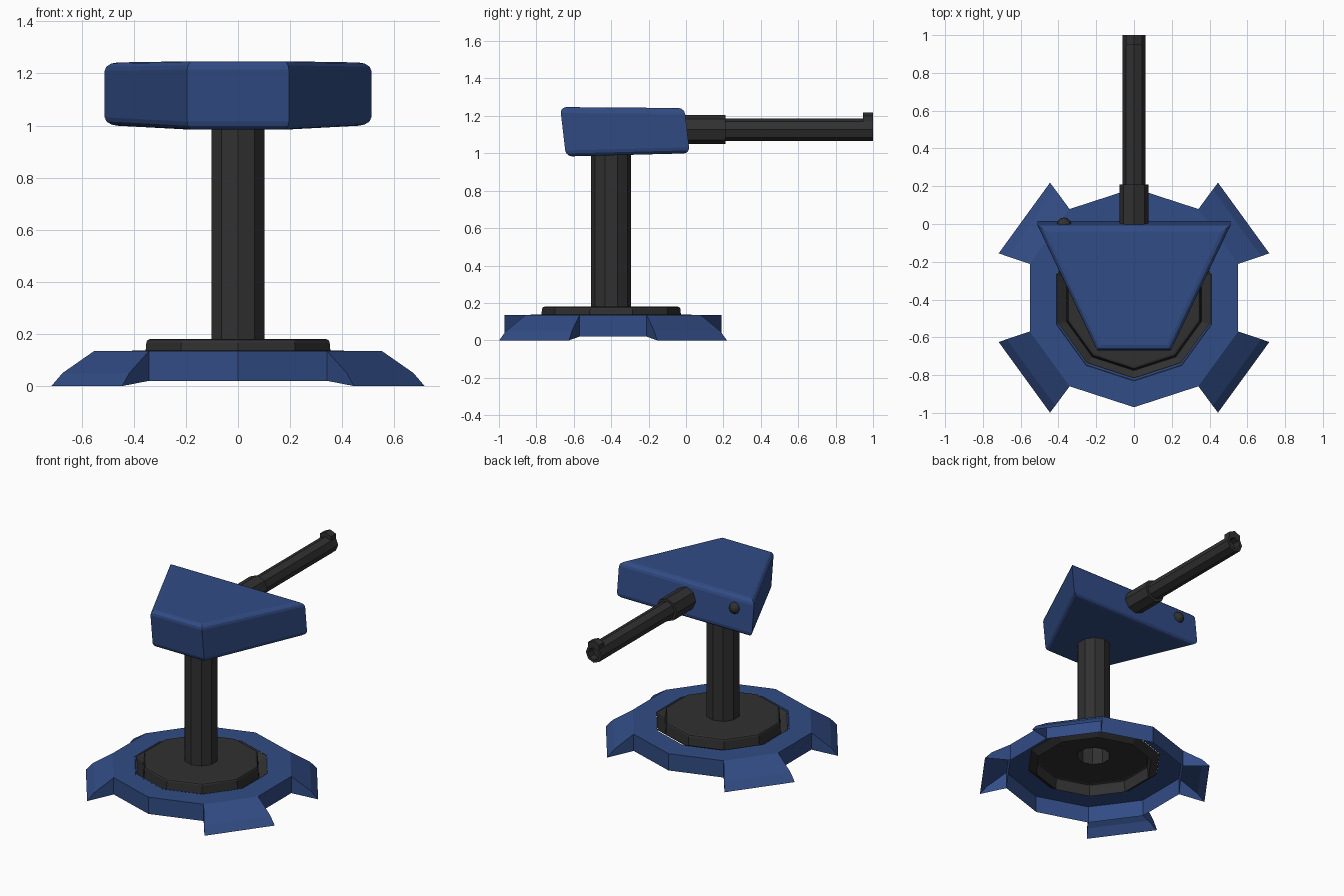
import bpy, bmesh
from math import pi, cos, sin, radians
from mathutils import Matrix, Vector

if "Cube" in bpy.data.objects:
    bpy.data.objects.remove(bpy.data.objects["Cube"])


def material(name, rgb):
    m = bpy.data.materials.new(name)
    m.diffuse_color = (*rgb, 1)
    m.use_nodes = True
    m.node_tree.nodes["Principled BSDF"].inputs["Base Color"].default_value = m.diffuse_color
    return m


BLUE = material("blue_paint", (0.031, 0.072, 0.235))
DARK = material("dark_metal", (0.03, 0.03, 0.03))


def finish(name, bm, mat):
    bmesh.ops.remove_doubles(bm, verts=bm.verts, dist=1e-5)
    me = bpy.data.meshes.new(name)
    bm.to_mesh(me)
    bm.free()
    me.materials.append(mat)
    ob = bpy.data.objects.new(name, me)
    bpy.context.collection.objects.link(ob)
    return ob


def lathe(name, profile, sides, matrix, mat, start=pi / 2):
    """Revolve (radius, height) points into a flat-sided open shell."""
    bm = bmesh.new()
    rings = [[bm.verts.new(matrix @ Vector((r * cos(start + 2 * pi * i / sides),
                                            r * sin(start + 2 * pi * i / sides), z)))
              for i in range(sides)] for r, z in profile]
    for a, b in zip(rings, rings[1:]):
        for i in range(sides):
            j = (i + 1) % sides
            bm.faces.new((a[i], a[j], b[j], b[i]))
    return finish(name, bm, mat)


# Base: open-bottomed ten-sided ring
base_at = Matrix.Translation((0, -0.39, 0))
lathe("base_ring", [(0.58, 0.02), (0.58, 0.135), (0.425, 0.135)], 10, base_at, BLUE)

# Four flared feet, one on each diagonal side of the ring
foot_profile = [(0.5516, 0.179, 0.135), (0.674, 0.218, 0.05), (0.7176, 0.231, 0)]
for label, deg in (("back_right", 36), ("back_left", 144),
                   ("front_left", 216), ("front_right", 324)):
    bm = bmesh.new()
    m = base_at @ Matrix.Rotation(radians(deg), 4, 'Z')
    rows = [[bm.verts.new(m @ Vector((r, s * w, z))) for s in (-1, 1)]
            for r, w, z in foot_profile]
    low = [bm.verts.new(m @ Vector((0.5516, s * 0.179, 0.02))) for s in (-1, 1)]
    for a, b in zip(rows, rows[1:]):
        bm.faces.new((a[0], b[0], b[1], a[1]))
    bm.faces.new((low[0], rows[2][0], rows[1][0], rows[0][0]))
    bm.faces.new((low[1], rows[0][1], rows[1][1], rows[2][1]))
    finish(label + "_foot", bm, BLUE)

# Turntable disc with sunken rim, and the column
pivot_at = Matrix.Translation((0, -0.40, 0))
lathe("turntable", [(0.431, 0.137), (0.376, 0.10), (0.37, 0.168), (0.366, 0.176),
                    (0.356, 0.18), (0.107, 0.18)], 10, pivot_at, DARK)
lathe("column", [(0.107, 0.18), (0.107, 1.02)], 10, pivot_at, DARK)

# Head: wedge with rounded top and bottom edges
bm = bmesh.new()
layers = [[bm.verts.new(p) for p in ((-wf, yf, zf), (wf, yf, zf), (wb, yb, zb), (-wb, yb, zb))]
          for wf, yf, zf, wb, yb, zb in ((0.195, -0.642, 0.983, 0.512, 0.02, 1.0),
                                         (0.195, -0.673, 1.247, 0.512, -0.008, 1.242))]
bottom, top = layers
bm.faces.new(bottom[::-1])
bm.faces.new(top)
for i in range(4):
    j = (i + 1) % 4
    bm.faces.new((bottom[i], bottom[j], top[j], top[i]))
rims = [e for e in bm.edges if (e.verts[0] in bottom) == (e.verts[1] in bottom)]
bmesh.ops.bevel(bm, geom=rims, offset=0.032, offset_type='OFFSET', segments=3,
                profile=0.5, affect='EDGES')
head = finish("head", bm, BLUE)

# Barrel: octagonal sleeve and hollow-tipped tube along +y
gun_at = Matrix.Translation((0, 0, 1.127)) @ Matrix.Rotation(-pi / 2, 4, 'X')
lathe("barrel_sleeve", [(0.078, -0.03), (0.078, 0.21), (0.06, 0.21)], 8, gun_at, DARK)
lathe("barrel", [(0.06, 0.21), (0.06, 1.0), (0.042, 1.0), (0.042, 0.95), (0, 0.95)],
      8, gun_at, DARK)

# Front sight: raised ridge over the two top faces at the muzzle
bm = bmesh.new()
section = [(-0.042, 1.165), (0, 1.18), (0.042, 1.165), (0.042, 1.199), (0, 1.217), (-0.042, 1.199)]
face = bm.faces.new([bm.verts.new((x, 0.947, z)) for x, z in section])
ext = bmesh.ops.extrude_face_region(bm, geom=[face], use_keep_orig=True)
for v in ext["geom"]:
    if isinstance(v, bmesh.types.BMVert):
        v.co.y = 1.0
bmesh.ops.recalc_face_normals(bm, faces=bm.faces)
finish("front_sight", bm, DARK)

# Small round sensor on the back face beside the barrel
bm = bmesh.new()
bmesh.ops.create_uvsphere(bm, u_segments=12, v_segments=8, radius=0.038,
                          matrix=Matrix.Translation((-0.37, -0.003, 1.16)))
finish("sensor", bm, DARK)

# Consistent outward normals on the closed head
bm = bmesh.new()
bm.from_mesh(head.data)
bmesh.ops.recalc_face_normals(bm, faces=bm.faces)
bm.to_mesh(head.data)
bm.free()
